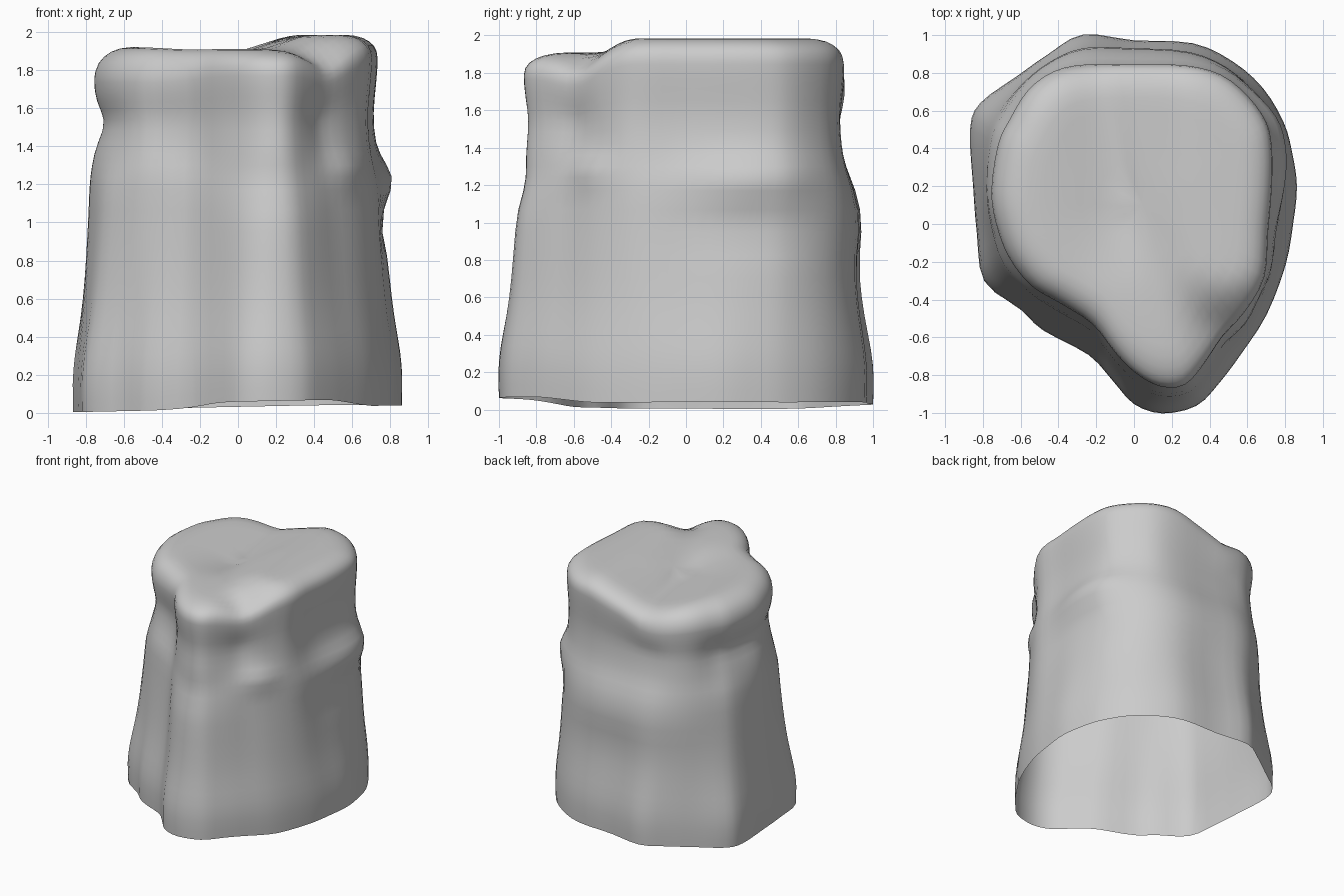
import bpy, bmesh, math
from mathutils import Vector

if "Cube" in bpy.data.objects:
    bpy.data.objects.remove(bpy.data.objects["Cube"])

# Outlines: matching points at the foot and at the top rim, counter-clockwise
BASE = [(.86, .2), (.835, .38), (.79, .54), (.68, .72), (.52, .86), (.31, .955), (0, .97), (-.27, 1.0),
        (-.45, .9), (-.62, .78), (-.81, .64), (-.865, .5), (-.85, .2), (-.83, -.05), (-.79, -.3),
        (-.6, -.45), (-.48, -.56), (-.24, -.69), (-.11, -.83), (0, -.95), (.15, -1.0), (.33, -.96),
        (.45, -.84), (.57, -.68), (.7, -.48), (.8, -.22), (.84, 0)]
RIM = [(.73, .2), (.73, .4), (.7, .54), (.6, .68), (.46, .79), (.27, .84), (0, .845), (-.25, .845),
       (-.42, .81), (-.56, .71), (-.66, .55), (-.72, .42), (-.755, .18), (-.73, 0), (-.66, -.18),
       (-.54, -.33), (-.39, -.42), (-.22, -.53), (-.1, -.68), (.01, -.79), (.14, -.86), (.27, -.85),
       (.38, -.73), (.47, -.6), (.59, -.46), (.69, -.28), (.71, -.04)]

# Side profile: (height, blend from foot to rim)
PROFILE = [(0, 0), (.15, -.02), (.3, .07), (.5, .3), (.7, .48), (.95, .64), (1.17, .77), (1.3, .98),
           (1.42, 1.12), (1.55, 1.18), (1.66, 1.08), (1.74, 1.01), (1.79, 1.0)]
# Local swellings and dents: x, y, z, width, height, amount
BUMPS = [(.75, .35, 1.24, .35, .12, .065), (-.77, .1, 1.3, .4, .12, .01), (.53, -.5, 1.28, .15, .08, .04),
         (.42, -.62, 1.55, .13, .2, -.02), (.78, .35, .97, .35, .12, -.025), (-.4, -.45, 1.28, .2, .1, .015),
         (-.73, .2, 1.53, .35, .11, -.035), (0, .9, 1.02, .55, .2, .045),
         (.15, -.88, 1.2, .3, .12, -.03)]


def curve(pts, i, f):
    a, b, c, d = (Vector(pts[(i + k) % len(pts)]) for k in (-1, 0, 1, 2))
    return b + .5 * f * (c - a + f * (2*a - 5*b + 4*c - d + f * (3*(b - c) + d - a)))


def loop(pts, n=3):
    return [curve(pts, i, k / n) for i in range(len(pts)) for k in range(n)]


def step(v, a, b):
    t = max(0, min(1, (v - a) / (b - a)))
    return t * t * (3 - 2 * t)


def top_height(x, y):
    # low left half, valley with a steep right bank, raised right half, low front lobe
    raised = .075 * step(x + .1 * y, .05, .42) * step(y, -.62, -.28)
    across = x + .12 * y + .08
    valley = -.055 * math.exp(-(across / (.13 if across > 0 else .26)) ** 2) * step(y, -.45, .1)
    notch = -.055 * math.exp(-((x - .45)**2 + (y + .6)**2) / .16**2)
    return 1.91 + raised + valley + notch + .012 * step(-x, .2, .6)


def foot_height(x, y):
    return .022 + .021 * x + .037 * step(-y, .45, .85) * step(x, -.5, 0) + .01 * step(y, .5, 1)


base, rim = loop(BASE), loop(RIM)
n = len(base)
rings = []

# Trunk wall
profile = []
for i in range(len(PROFILE) - 1):
    p = [PROFILE[max(0, min(len(PROFILE) - 1, i + k))] for k in (-1, 0, 1, 2)]
    profile += [tuple(curve(p, 1, k / 2)) for k in range(2)]
profile.append(PROFILE[-1])
for z, t in profile:
    ring = []
    for b, r in zip(base, rim):
        p = b.lerp(r, t)
        h = z + foot_height(*b) * (1 - step(z, 0, .7))
        soft = .045 * step(-r.x, 0, .5)
        h += (top_height(*r) - 1.91 - soft) * step(z, 1.4, 1.79)
        push = sum(a * math.exp(-((p.x - x)**2 + (p.y - y)**2) / w**2 - ((z - zz) / s)**2)
                   for x, y, zz, w, s, a in BUMPS)
        p = p + p.normalized() * push
        ring.append((p.x, p.y, h))
    rings.append(ring)

# Broadly rounded rim, then the uneven top drawn in toward the middle
centre = Vector((.05, .1))
for inset, drop in [(.008, .085), (.03, .056), (.065, .034), (.11, .017), (.17, .005), (.24, 0),
                    (.34, 0), (.46, 0), (.58, 0), (.7, 0), (.85, 0)]:
    ring = []
    for r in rim:
        p = r.lerp(centre, inset)
        h = top_height(*r.lerp(centre, max(0, inset - .05)))
        ring.append((p.x, p.y, h - drop * (1 + .5 * step(-r.x, 0, .5))))
    rings.append(ring)

bm = bmesh.new()
verts = [[bm.verts.new(c) for c in ring] for ring in rings]
for lo, hi in zip(verts, verts[1:]):
    for i in range(n):
        j = (i + 1) % n
        bm.faces.new((lo[i], lo[j], hi[j], hi[i]))
tip = bm.verts.new((*centre, top_height(*centre)))
for i in range(n):
    bm.faces.new((verts[-1][i], verts[-1][(i + 1) % n], tip))
for f in bm.faces:
    f.smooth = True

mesh = bpy.data.meshes.new("stump")
bm.to_mesh(mesh)
bm.free()
stump = bpy.data.objects.new("stump", mesh)
bpy.context.collection.objects.link(stump)
